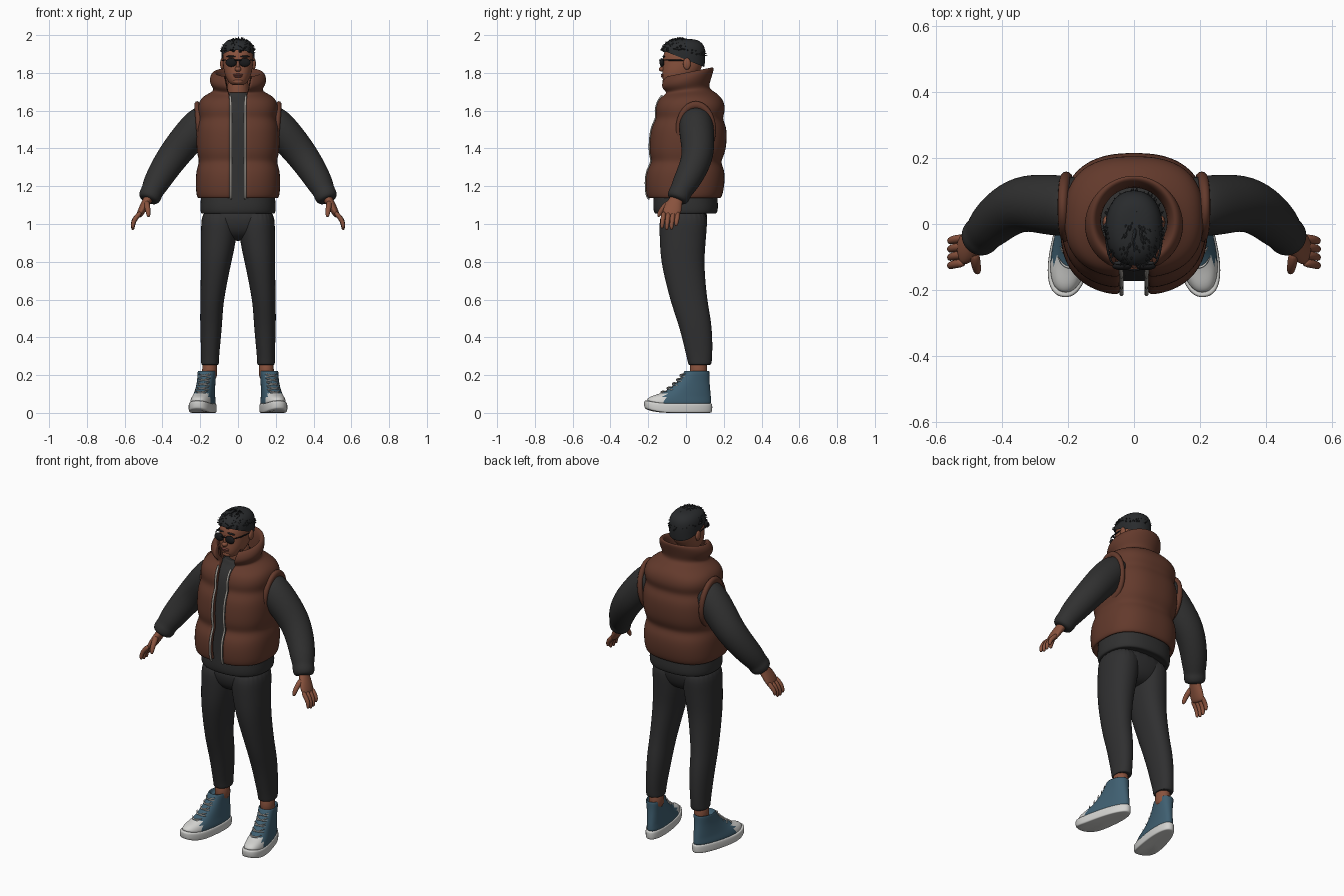
import bpy, bmesh, math, random
from mathutils import Vector, Matrix

if "Cube" in bpy.data.objects:
    bpy.data.objects.remove(bpy.data.objects["Cube"])
random.seed(4)


def material(name, *rgb):
    m = bpy.data.materials.new(name)
    m.use_nodes = True
    m.diffuse_color = (*rgb, 1)
    m.node_tree.nodes["Principled BSDF"].inputs["Base Color"].default_value = (*rgb, 1)
    return m


SKIN = material("brown skin", .25, .085, .047)
HAIR = material("black hair", .022, .024, .026)
VEST = material("russet padding", .125, .042, .025)
KNIT = material("charcoal knit", .03, .03, .03)
CLOTH = material("dark trouser cloth", .029, .029, .03)
BLUE = material("blue canvas", .05, .115, .165)
WHITE = material("white rubber", .65, .65, .63)
ZIP = material("grey zip", .35, .33, .3)
BLACK = material("black glass", .01, .01, .011)
LIPS = material("lips", .2, .06, .045)


def finish(name, bm, mats, level=0, smooth=True):
    bmesh.ops.recalc_face_normals(bm, faces=bm.faces)
    for f in bm.faces:
        f.smooth = smooth
    me = bpy.data.meshes.new(name)
    bm.to_mesh(me)
    bm.free()
    for m in mats:
        me.materials.append(m)
    ob = bpy.data.objects.new(name, me)
    bpy.context.collection.objects.link(ob)
    if level:
        mod = ob.modifiers.new("Smooth", 'SUBSURF')
        mod.levels = mod.render_levels = level
    return ob


def skin(name, mats, rings, closed=True, warp=None, rule=None, cut=None, level=2):
    """Bridge rings of points into one surface."""
    bm = bmesh.new()
    rows = [[bm.verts.new(p) for p in r] for r in rings]
    n = len(rows[0])
    for a, b in zip(rows, rows[1:]):
        for i in range(n if closed else n - 1):
            j = (i + 1) % n
            bm.faces.new((a[i], a[j], b[j], b[i]))
    if closed:
        bm.faces.new(rows[0][::-1])
        bm.faces.new(rows[-1])
    if rule:
        for f in bm.faces:
            f.material_index = rule(f.calc_center_median())
    if cut:
        bmesh.ops.bisect_plane(bm, geom=bm.verts[:] + bm.edges[:] + bm.faces[:],
                               plane_co=cut[0], plane_no=cut[1], clear_inner=True)
    if warp:
        for v in bm.verts:
            v.co = warp(v.co)
    return finish(name, bm, mats, level)


def oval(z, rx, front, back, cx=0, p=2.0, n=24, start=0):
    """Horizontal rounded ring, beginning at the front."""
    cy, ry = (front + back) / 2, (back - front) / 2
    pts = []
    for i in range(n):
        t = start + (math.tau - 2 * start) * i / (n - 1 if start else n)
        s, c = math.sin(t), math.cos(t)
        pts.append(Vector((cx + rx * math.copysign(abs(s) ** (2 / p), s),
                           cy - ry * math.copysign(abs(c) ** (2 / p), c), z)))
    return pts


def tube(name, mat, pts, n=12, level=1):
    """Tube along points (x, y, z, radius[, second radius])."""
    rings = []
    for i, q in enumerate(pts):
        a, b = pts[max(i - 1, 0)], pts[min(i + 1, len(pts) - 1)]
        t = (Vector(b[:3]) - Vector(a[:3])).normalized()
        ref = Vector((0, 1, 0)) if abs(t.y) < .8 else Vector((0, 0, 1))
        u = (ref - t * ref.dot(t)).normalized()
        v = t.cross(u)
        rings.append([Vector(q[:3]) + u * q[3] * math.cos(k * math.tau / n)
                      + v * q[-1] * math.sin(k * math.tau / n) for k in range(n)])
    return skin(name, [mat], rings, level=level)


def blob(name, mat, loc, size):
    bm = bmesh.new()
    bmesh.ops.create_uvsphere(bm, u_segments=20, v_segments=12, radius=1,
                              matrix=Matrix.Translation(loc) @ Matrix.Diagonal((*size, 1)))
    return finish(name, bm, [mat])


# Sweater body and trouser seat
skin("sweater_body", [KNIT], [oval(*r, p=2.4) for r in (
    (1.07, .17, -.14, .13), (1.05, .19, -.16, .155), (1.06, .2, -.172, .168),
    (1.1, .202, -.177, .172), (1.16, .195, -.17, .165), (1.4, .19, -.16, .17),
    (1.55, .19, -.145, .17), (1.62, .17, -.125, .15), (1.66, .11, -.095, .12),
    (1.675, .078, -.08, .1), (1.7, .07, -.07, .09), (1.69, .06, -.055, .075))])
skin("trouser_seat", [CLOTH], [oval(*r, p=2.4) for r in (
    (.91, .05, -.06, .04), (.94, .13, -.11, .085), (.99, .19, -.137, .11),
    (1.1, .193, -.14, .125))])

# Padded vest: rows of (height, half width, front, back, half opening)
rows = ((1.16, .19, -.17, .16, .04), (1.13, .206, -.198, .175, .04),
        (1.145, .221, -.213, .193, .04), (1.22, .225, -.219, .206, .04),
        (1.29, .221, -.21, .204, .04), (1.33, .203, -.18, .18, .04),
        (1.37, .218, -.198, .208, .04), (1.45, .222, -.195, .217, .04),
        (1.52, .218, -.185, .214, .04), (1.56, .202, -.157, .19, .04),
        (1.6, .215, -.168, .21, .04), (1.655, .207, -.152, .2, .04),
        (1.685, .17, -.13, .165, .045), (1.705, .12, -.112, .118, .05),
        (1.735, .145, -.142, .128, .056), (1.77, .152, -.147, .142, .064),
        (1.8, .138, -.135, .15, .07), (1.805, .118, -.115, .132, .07),
        (1.77, .104, -.1, .115, .06), (1.7, .1, -.095, .11, .055))
rings, edge = [], []
for z, rx, front, back, gap in rows:
    p = 2.5 if z < 1.67 else 2.0
    ring = oval(z, rx, front, back, p=p, n=44, start=math.asin((gap / rx) ** (p / 2)))
    edge.append(ring[0].copy())
    ring = [ring[0] + Vector((0, .035, 0))] + ring + [ring[-1] + Vector((0, .035, 0))]
    for v in ring:  # the collar rises towards the back
        v.z += max(0, min(1, (z - 1.66) / .1)) * .2 * v.y
    rings.append(ring)
skin("padded_vest", [VEST], rings, closed=False)

# Crown, face and neck
skin("neck", [SKIN], [oval(*r) for r in (
    (1.6, .06, -.03, .09), (1.7, .056, -.045, .075), (1.8, .056, -.05, .07))])
skin("head", [SKIN], [oval(*r, p=2.2) for r in (
    (1.735, .025, -.1, -.04), (1.742, .045, -.117, .0), (1.775, .065, -.127, .05),
    (1.815, .077, -.126, .08), (1.86, .081, -.122, .093), (1.9, .082, -.122, .095),
    (1.935, .071, -.1, .08), (1.96, .04, -.05, .045))])
blob("nose", SKIN, (0, -.124, 1.82), (.017, .02, .014))
blob("nose_bridge", SKIN, (0, -.121, 1.843), (.01, .014, .026))
blob("upper_lip", LIPS, (0, -.124, 1.79), (.026, .009, .006))
blob("lower_lip", LIPS, (0, -.123, 1.781), (.022, .009, .006))
blob("chin", SKIN, (0, -.107, 1.755), (.028, .018, .016))

# Short hair with swept locks
skin("hair_cap", [HAIR], [oval(*r, p=2.2) for r in (
    (1.8, .076, -.11, .088), (1.84, .086, -.122, .1), (1.9, .088, -.128, .104),
    (1.94, .085, -.127, .1), (1.965, .069, -.105, .08), (1.981, .04, -.065, .045))],
     cut=((0, -.13, 1.922), (0, .4, 1)))
bm = bmesh.new()
for i in range(170):
    a, h = random.uniform(0, math.tau), random.uniform(.12, 1)
    w = math.sqrt(1 - h * h)
    n = Vector((w * math.cos(a), w * math.sin(a), h))
    root = Vector((.08 * n.x, -.013 + .108 * n.y, 1.904 + .073 * n.z))
    lean = Vector((n.x * .5, -.8 if n.y < .3 else .5, random.uniform(-.1, .3)))
    aim = (n * .45 + lean * .8).normalized()
    root.z -= max(0, n.y) * .03
    bmesh.ops.create_cone(bm, segments=5, radius1=.011, radius2=.0005, depth=.034,
                          cap_ends=True, matrix=Matrix.Translation(root + aim * .005)
                          @ aim.to_track_quat('Z', 'Y').to_matrix().to_4x4())
finish("hair_locks", bm, [HAIR], smooth=False)

# Sunglasses bridge
tube("glasses_bridge", BLACK, [(-.02, -.137, 1.866, .004), (0, -.141, 1.868, .004),
                               (.02, -.137, 1.866, .004)], n=8)

for side, s in (("left", 1), ("right", -1)):
    def mir(pts):
        return [(s * q[0], *q[1:]) for q in pts]

    # Ear, lens and temple
    blob(side + "_ear", SKIN, (s * .084, .005, 1.848), (.011, .02, .031))
    blob(side + "_lens", BLACK, (s * .036, -.128, 1.855), (.03, .012, .023))
    tube(side + "_temple", BLACK, mir([(.06, -.125, 1.868, .005), (.08, -.1, 1.868, .005),
                                       (.087, 0, 1.866, .004)]), n=8)
    blob(side + "_brow", HAIR, (s * .037, -.118, 1.887), (.026, .006, .005))

    # Zip edge and armhole roll
    tube(side + "_zip", ZIP, mir([(e.x - .002, e.y + .003, e.z, .007) for e in edge[1:13]]), n=8)
    bpy.ops.mesh.primitive_torus_add(major_radius=.1, minor_radius=.016, major_segments=40,
                                     location=(s * .205, .052, 1.5),
                                     rotation=(0, math.pi / 2 + s * .08, 0))
    roll = bpy.context.object
    roll.name = side + "_armhole"
    roll.scale = (1.3, .92, 1)
    roll.data.materials.append(VEST)
    bpy.ops.object.shade_smooth()

    # Sleeve with gathered cuff
    tube(side + "_sleeve", KNIT, mir([
        (.14, .05, 1.575, .08), (.2, .053, 1.53, .094), (.27, .06, 1.45, .092),
        (.34, .065, 1.365, .085), (.4, .03, 1.275, .077), (.44, -.01, 1.205, .068),
        (.455, -.028, 1.172, .058), (.463, -.036, 1.155, .062), (.473, -.047, 1.13, .056),
        (.476, -.05, 1.123, .035)]), n=20, level=2)

    # Hand
    tube(side + "_palm", SKIN, mir([
        (.455, -.035, 1.17, .034, .028), (.48, -.053, 1.125, .036, .025),
        (.5, -.068, 1.09, .05, .023), (.518, -.078, 1.055, .05, .019),
        (.527, -.081, 1.038, .04, .013)]), level=2)
    for i, finger in enumerate(("index", "middle", "ring", "little")):
        y, drop = -.117 + .025 * i, (.008, 0, .002, .02)[i]
        tube(f"{side}_{finger}_finger", SKIN, mir([
            (.512, y, 1.065, .013), (.54, y - .004, 1.035, .0135),
            (.555, y - .008, 1.005 + drop / 2, .012), (.557, y - .01, .978 + drop, .0105),
            (.556, y - .01, .968 + drop, .005)]))
    tube(side + "_thumb", SKIN, mir([
        (.485, -.08, 1.12, .016), (.48, -.115, 1.093, .016), (.476, -.136, 1.066, .0135),
        (.474, -.144, 1.046, .011), (.473, -.146, 1.037, .005)]))

    # Trouser leg and ankle
    skin(side + "_trouser_leg", [CLOTH], [oval(z, rx, f, b, s * cx, 2.2) for z, rx, f, b, cx in (
        (1.09, .096, -.14, .12, .098), (.97, .097, -.142, .11, .099),
        (.87, .09, -.138, .102, .108), (.78, .079, -.13, .096, .118),
        (.6, .062, -.085, .112, .137), (.52, .06, -.058, .128, .141),
        (.44, .057, -.032, .138, .143), (.35, .051, -.01, .141, .146),
        (.285, .047, .006, .138, .148), (.262, .048, .01, .136, .148),
        (.252, .044, .015, .13, .148), (.258, .034, .03, .115, .148))])
    skin(side + "_ankle", [SKIN], [oval(z, .04, .02, .112, s * .15) for z in (.17, .22, .29)], level=1)

    # High-top shoe, turned slightly outwards
    def foot(v):
        v = Vector((v.x * (1 + max(-.25, -v.y) * .9) + .006, v.y, v.z))
        v.z += .02 * max(0, (-v.y - .1) / .12) ** 2 * (1 - v.z * 4)
        q = Matrix.Rotation(.19, 3, 'Z') @ (v - Vector((0, .07, 0)))
        return Vector((s * (q.x + .155), q.y + .07, q.z))

    skin(side + "_sole", [WHITE], [oval(*r, p=2.4) for r in (
        (0, .045, -.19, .11), (0, .058, -.222, .135), (.008, .061, -.228, .14),
        (.042, .061, -.23, .141), (.05, .057, -.224, .137), (.05, .045, -.2, .12))], warp=foot)
    skin(side + "_shoe_upper", [BLUE, WHITE], [oval(*r, p=2.3) for r in (
        (.035, .056, -.218, .134), (.06, .056, -.216, .134), (.083, .052, -.19, .133),
        (.1, .05, -.14, .131), (.13, .048, -.09, .128), (.17, .047, -.045, .124),
        (.205, .05, -.018, .124), (.222, .05, -.012, .124), (.222, .043, 0, .115),
        (.195, .04, .005, .11))], warp=foot,
         rule=lambda c: int(c.y < -.135 and c.z < .1))

    # Crossed laces
    for i, (y, z) in enumerate(((-.132, .108), (-.1, .13), (-.072, .153), (-.048, .175), (-.03, .198))):
        for d in (-1, 1):
            tube(f"{side}_lace_{2 * i + (d > 0) + 1}", WHITE, [
                (*foot(Vector((x, y + dy - .003, z + d * x * .25))), .0045)
                for x, dy in ((-.034, .026), (-.018, .004), (0, -.003), (.018, .004), (.034, .026))], n=6)
